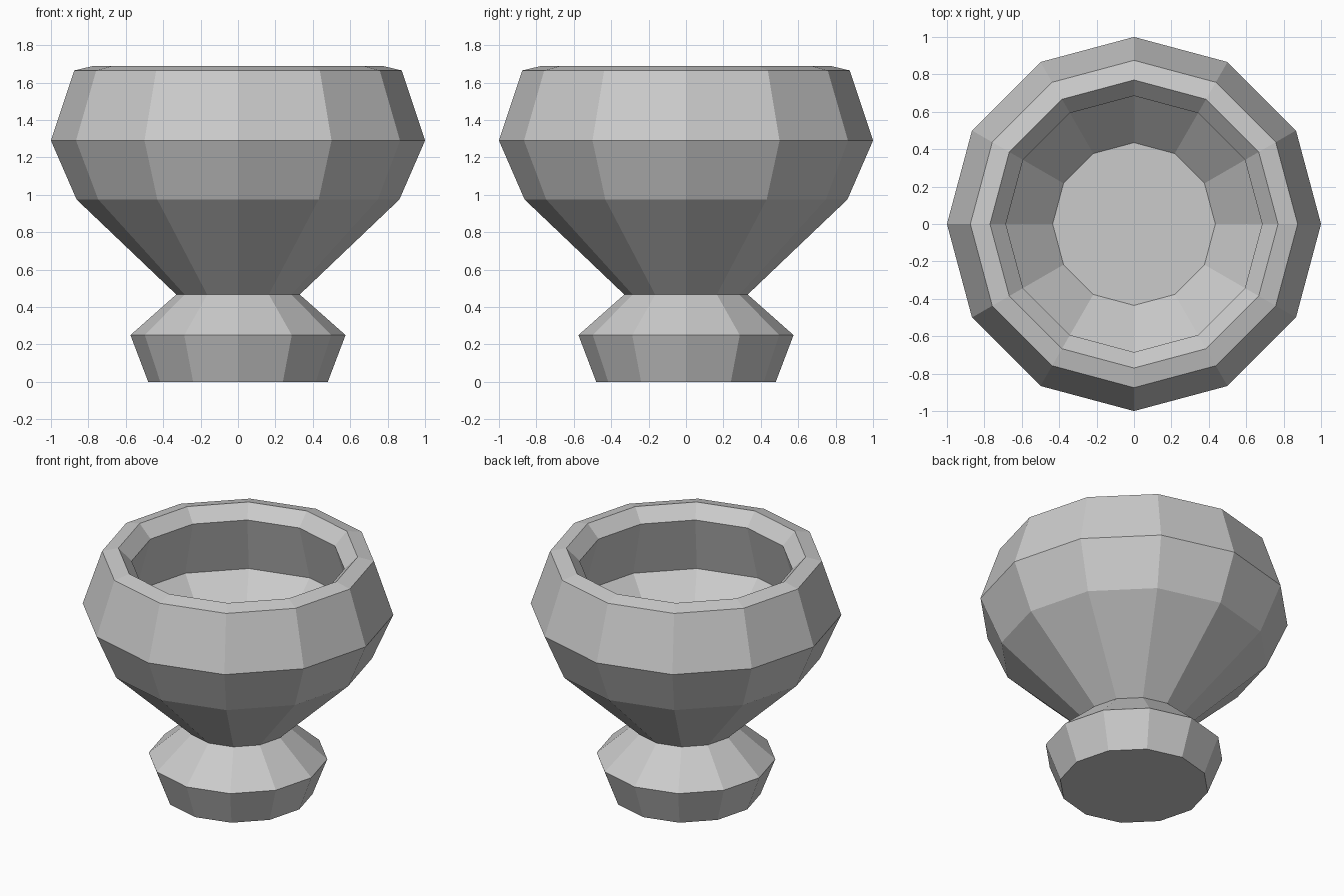
import bpy, bmesh
from math import cos, sin, tau

if "Cube" in bpy.data.objects:
    bpy.data.objects.remove(bpy.data.objects["Cube"])

SIDES = 12

# Goblet profile (radius, height): foot, neck, bowl, rim, then hollow interior
PROFILE = [
    (0.48, 0.0), (0.575, 0.25), (0.33, 0.467), (0.863, 0.975),
    (1.0, 1.29), (0.875, 1.665), (0.77, 1.69),
    (0.685, 1.602), (0.80, 1.205), (0.435, 0.845),
]


def lathe(name, profile, sides):
    bm = bmesh.new()
    rings = [[bm.verts.new((r * cos(tau * i / sides), r * sin(tau * i / sides), z))
              for i in range(sides)] for r, z in profile]
    for low, high in zip(rings, rings[1:]):
        for i in range(sides):
            j = (i + 1) % sides
            bm.faces.new((low[i], low[j], high[j], high[i]))
    # Underside and inner floor
    bm.faces.new(rings[0][::-1])
    bm.faces.new(rings[-1])
    bmesh.ops.recalc_face_normals(bm, faces=bm.faces)
    mesh = bpy.data.meshes.new(name)
    bm.to_mesh(mesh)
    bm.free()
    obj = bpy.data.objects.new(name, mesh)
    bpy.context.collection.objects.link(obj)
    return obj


# Footed bowl
lathe("footed_bowl", PROFILE, SIDES)
